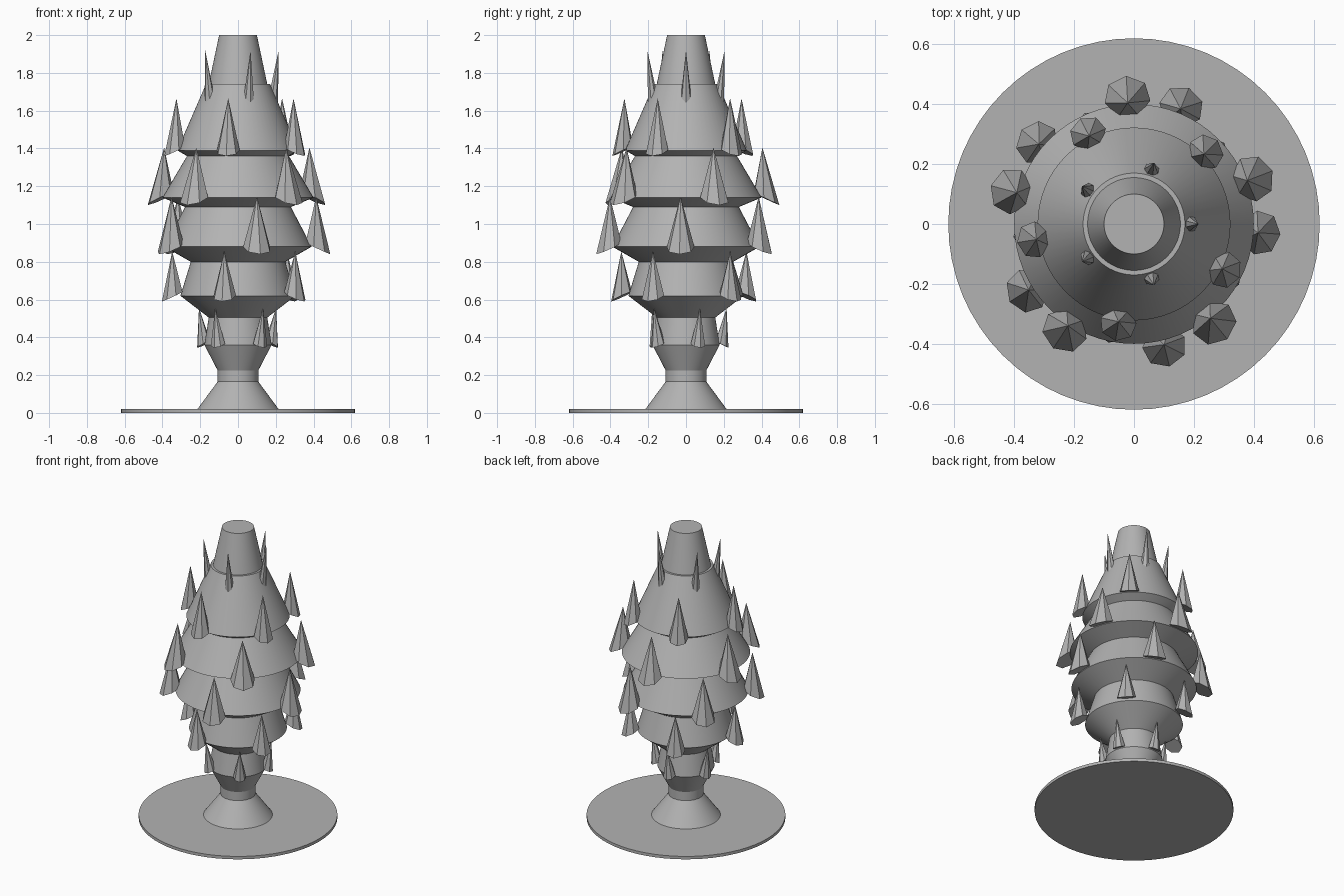
import bpy, bmesh, math
from mathutils import Vector

cube = bpy.data.objects.get("Cube")
if cube:
    bpy.data.objects.remove(cube)

grey = bpy.data.materials.new("plain_grey")
grey.use_nodes = True
tone = (0.45, 0.45, 0.45, 1)
grey.diffuse_color = tone
grey.node_tree.nodes["Principled BSDF"].inputs["Base Color"].default_value = tone


def finish(bm, name, smooth=False):
    bmesh.ops.recalc_face_normals(bm, faces=bm.faces)
    mesh = bpy.data.meshes.new(name)
    bm.to_mesh(mesh)
    bm.free()
    mesh.materials.append(grey)
    obj = bpy.data.objects.new(name, mesh)
    bpy.context.collection.objects.link(obj)
    if smooth:
        bpy.ops.object.select_all(action='DESELECT')
        obj.select_set(True)
        bpy.context.view_layer.objects.active = obj
        bpy.ops.object.shade_smooth_by_angle(angle=math.radians(20))
    return obj


def lathe(name, profile, sides=64):
    """Closed solid of revolution from (radius, height) points."""
    bm = bmesh.new()
    rings = [[bm.verts.new((r * math.cos(math.tau * i / sides),
                            r * math.sin(math.tau * i / sides), z))
              for i in range(sides)] for r, z in profile]
    for low, high in zip(rings, rings[1:]):
        for i in range(sides):
            j = (i + 1) % sides
            bm.faces.new((low[i], low[j], high[j], high[i]))
    bm.faces.new(rings[0])
    bm.faces.new(rings[-1])
    return finish(bm, name, True)


def spike_ring(name, start, tip, outer, size, tilt=25, count=5, sides=7):
    """Leaning pyramids around the trunk; tip and outer are (radius, height)."""
    bm = bmesh.new()
    lean = math.radians(tilt)
    for k in range(count):
        a = math.radians(start) + math.tau * k / count
        out = Vector((math.cos(a), math.sin(a), 0))
        side = Vector((-out.y, out.x, 0))
        slope = out * math.cos(lean) - Vector((0, 0, math.sin(lean)))
        centre = out * outer[0] + Vector((0, 0, outer[1])) - slope * size
        base = []
        for i in range(sides):
            b = math.tau * i / sides
            base.append(bm.verts.new(centre + (slope * math.cos(b) + side * math.sin(b)) * size))
        apex = bm.verts.new(out * tip[0] + Vector((0, 0, tip[1])))
        bm.faces.new(base)
        for i in range(sides):
            bm.faces.new((base[i], base[(i + 1) % sides], apex))
    return finish(bm, name)


# Ground plate and tiered trunk
lathe("base_disc", [(0.62, 0), (0.62, 0.02)])
lathe("tiered_trunk", [
    (0.215, 0.01), (0.215, 0.02), (0.108, 0.165), (0.108, 0.225),
    (0.178, 0.36), (0.155, 0.505), (0.305, 0.62), (0.25, 0.80),
    (0.39, 0.88), (0.28, 1.09), (0.40, 1.14), (0.27, 1.36),
    (0.322, 1.39), (0.17, 1.74), (0.155, 1.74), (0.10, 2.0)])

# Spikes, from the crown downwards
spike_ring("crown_spikes", 0, (0.215, 1.92), (0.212, 1.64), 0.03)
spike_ring("upper_spikes", 45, (0.33, 1.665), (0.395, 1.36), 0.062)
spike_ring("middle_spikes", 21, (0.405, 1.405), (0.495, 1.10), 0.078)
spike_ring("wide_spikes", -4, (0.415, 1.145), (0.49, 0.84), 0.075)
spike_ring("lower_spikes", 42, (0.35, 0.855), (0.405, 0.59), 0.062)
spike_ring("stem_spikes", -52, (0.215, 0.555), (0.225, 0.345), 0.04)

# Tiny studs passing through the base disc
bm = bmesh.new()
for k in range(6):
    a = math.tau * k / 6
    stud = bmesh.ops.create_cone(bm, cap_ends=True, segments=6, radius1=0.01,
                                 radius2=0.01, depth=0.028)
    bmesh.ops.translate(bm, verts=stud["verts"],
                        vec=(0.2 * math.cos(a), 0.2 * math.sin(a), 0.014))
finish(bm, "base_studs")
